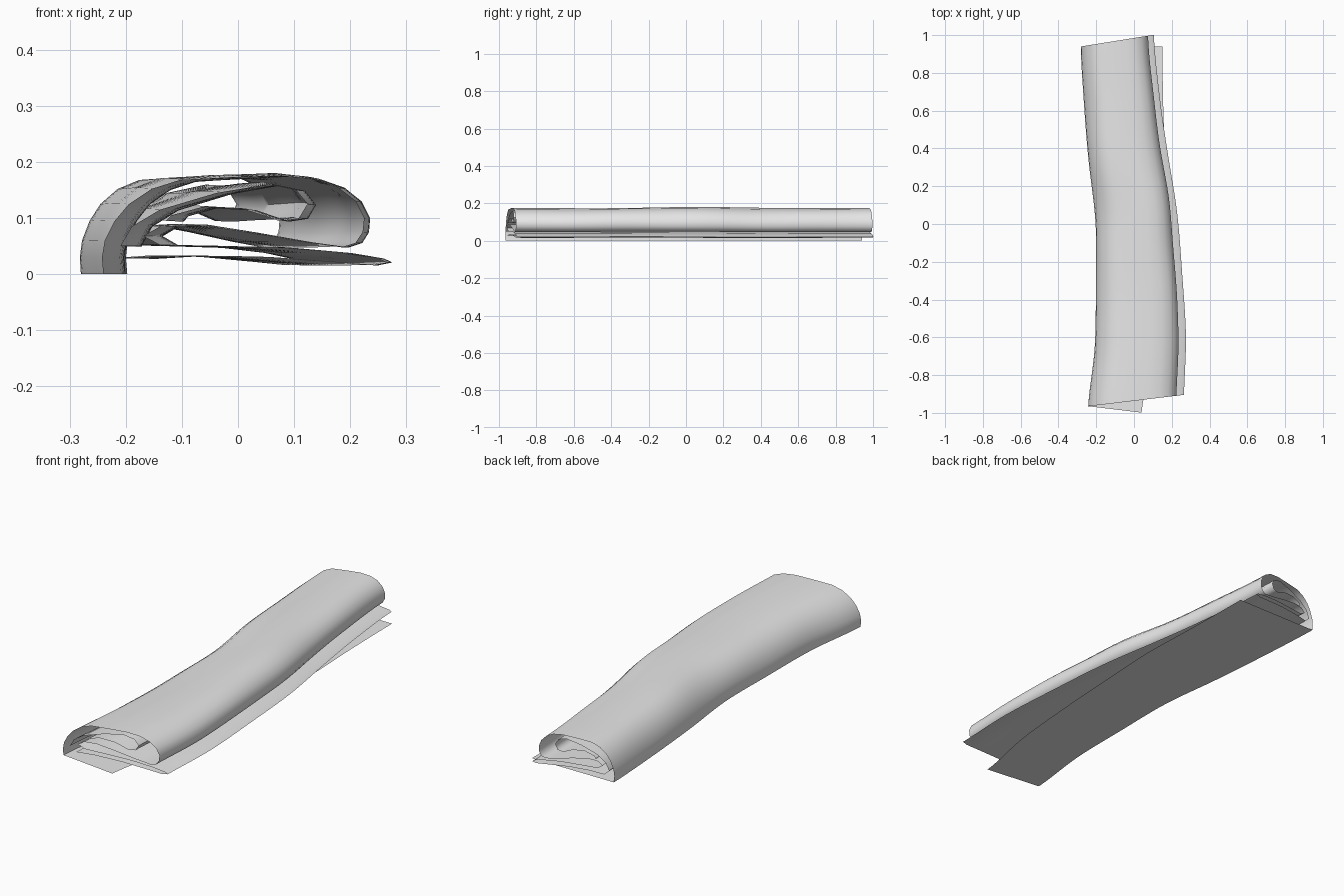
import bpy, bmesh, math

cube = bpy.data.objects.get("Cube")
if cube:
    bpy.data.objects.remove(cube)

# Plain grey cloth
cloth = bpy.data.materials.new("grey_cloth")
cloth.use_nodes = True
cloth.diffuse_color = (0.8, 0.8, 0.8, 1)
cloth.node_tree.nodes["Principled BSDF"].inputs["Base Color"].default_value = (0.8, 0.8, 0.8, 1)

ROWS = 48

# Edge guides, sampled at even stations from the front end to the back end
LEFT = [-.24, -.205, -.2, -.2, -.235, -.262, -.28]
RIGHT = [.265, .275, .255, .23, .18, .135, .105]
FREE = [.04, .10, .13, .15, .165, .155, .15]


def guide(values, t):
    """Smooth curve through evenly spaced values."""
    s = t * (len(values) - 1)
    i = min(int(s), len(values) - 2)
    f = s - i
    a, b = values[max(i - 1, 0)], values[i]
    c, d = values[i + 1], values[min(i + 2, len(values) - 1)]
    return b + f * ((c - a) + f * ((2 * a - 5 * b + 4 * c - d)
                    + f * (3 * b - a - 3 * c + d))) / 2


def loft(name, section, right_edge, flare_front, flare_back):
    """Sweep a (width fraction, height) profile along the bent length."""
    bm = bmesh.new()
    previous = None
    for r in range(ROWS + 1):
        t = r / ROWS
        left, right = guide(LEFT, t), guide(right_edge, t)
        row = []
        for u, z in section:
            x = left + (right - left) * u
            y_front = -.965 + flare_front * (x - left)
            y_back = .94 + flare_back * (x - left)
            y = y_front + (y_back - y_front) * t
            # Gentle creases that fade out at the ground
            z += z * .025 * math.sin(9 * t + 5 * u) * math.sin(math.pi * t)
            x += .1 * z * .25 * math.sin(23 * t + 8 * z) * math.sin(math.pi * t)
            row.append(bm.verts.new((x, y, z)))
        if previous:
            for i in range(len(row) - 1):
                bm.faces.new((previous[i], row[i], row[i + 1], previous[i + 1]))
        previous = row
    mesh = bpy.data.meshes.new(name)
    bm.to_mesh(mesh)
    bm.free()
    mesh.materials.append(cloth)
    obj = bpy.data.objects.new(name, mesh)
    bpy.context.collection.objects.link(obj)
    for o in bpy.context.selected_objects:
        o.select_set(False)
    bpy.context.view_layer.objects.active = obj
    obj.select_set(True)
    bpy.ops.object.shade_smooth_by_angle(angle=math.radians(60))
    return obj


# Flat layer lying on the ground
loft("bottom_layer", [(1, 0), (.6, 0), (.3, 0), (0, 0)], FREE, -.12, 0)

# Outer wrap over the top, tucked under on the right, then out to the flap
OUTER = [(0, 0), (-.005, .03), (.005, .06), (.04, .095), (.09, .125), (.17, .152),
         (.27, .168), (.45, .173), (.62, .176), (.74, .17), (.83, .154),
         (.89, .13), (.92, .1), (.915, .075), (.89, .056), (.84, .048),
         (.7, .058), (.5, .075), (.32, .088), (.2, .085), (.14, .068), (.2, .052)]
FLAP = [(.4, .05), (.65, .047), (.85, .038), (.97, .028), (1, .021),
        (.95, .016), (.8, .022), (.55, .031), (.3, .033), (.12, .028)]
loft("outer_wrap", OUTER + FLAP, RIGHT, .12, .16)

# Loose coil inside the roll
COIL = [(.06, .05), (.1, .085), (.2, .115), (.4, .145), (.58, .16), (.68, .15),
        (.72, .125), (.69, .1), (.62, .095), (.5, .115), (.35, .12),
        (.24, .105), (.22, .095)]
loft("inner_coil", COIL, RIGHT, .12, .16)
